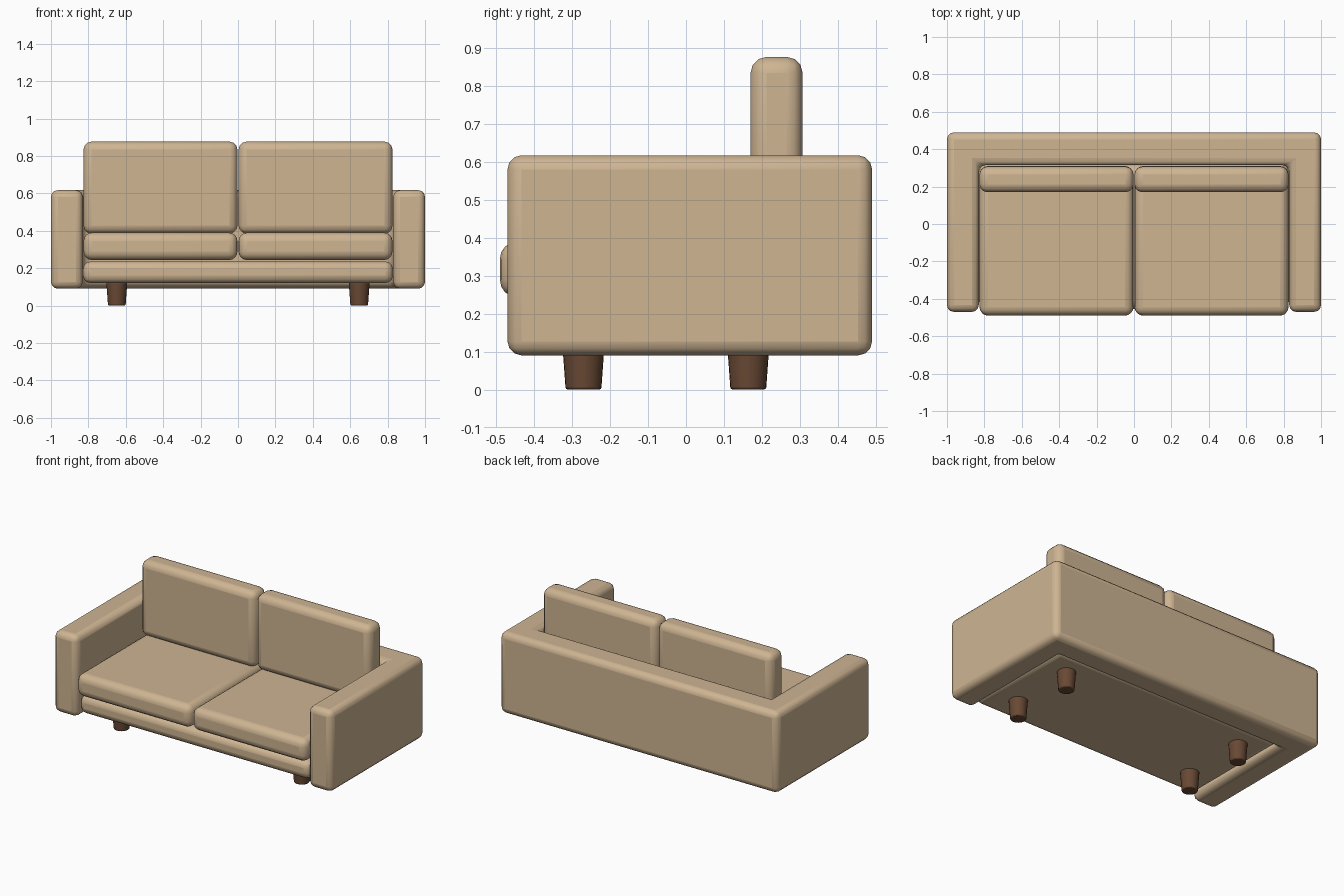
import bpy, bmesh, math

if "Cube" in bpy.data.objects:
    bpy.data.objects.remove(bpy.data.objects["Cube"])


def material(name, rgb):
    m = bpy.data.materials.new(name)
    m.diffuse_color = (*rgb, 1)
    m.use_nodes = True
    m.node_tree.nodes["Principled BSDF"].inputs["Base Color"].default_value = m.diffuse_color
    return m


FABRIC = material("tan fabric", (0.62, 0.46, 0.29))
WOOD = material("brown wood", (0.14, 0.066, 0.034))


def finish(name, bm, mat, bevel, segments=3):
    bmesh.ops.recalc_face_normals(bm, faces=bm.faces)
    me = bpy.data.meshes.new(name)
    bm.to_mesh(me)
    bm.free()
    me.materials.append(mat)
    ob = bpy.data.objects.new(name, me)
    bpy.context.collection.objects.link(ob)
    mod = ob.modifiers.new("rounding", 'BEVEL')
    mod.width = bevel
    mod.segments = segments
    mod.limit_method = 'ANGLE'
    mod.angle_limit = math.radians(40)
    bpy.ops.object.select_all(action='DESELECT')
    ob.select_set(True)
    bpy.context.view_layer.objects.active = ob
    bpy.ops.object.shade_smooth_by_angle(angle=math.radians(50))
    return ob


def prism(name, outline, z0, z1, mat, bevel, segments=3):
    bm = bmesh.new()
    face = bm.faces.new([bm.verts.new((x, y, z0)) for x, y in outline])
    ext = bmesh.ops.extrude_face_region(bm, geom=[face], use_keep_orig=True)
    verts = [v for v in ext["geom"] if isinstance(v, bmesh.types.BMVert)]
    bmesh.ops.translate(bm, verts=verts, vec=(0, 0, z1 - z0))
    return finish(name, bm, mat, bevel, segments)


def box(name, x0, x1, y0, y1, z0, z1, bevel, segments=3):
    return prism(name, [(x0, y0), (x1, y0), (x1, y1), (x0, y1)],
                 z0, z1, FABRIC, bevel, segments)


# U-shaped frame: both arms and the back in one piece
prism("arm_and_back_frame",
      [(-1, -0.47), (-0.83, -0.47), (-0.83, 0.315), (0.83, 0.315),
       (0.83, -0.47), (1, -0.47), (1, 0.49), (-1, 0.49)],
      0.09, 0.617, FABRIC, 0.037)

# Base under the cushions
box("seat_base", -0.828, 0.828, -0.455, 0.32, 0.12, 0.236, 0.04)

for side, s in (("left", -1), ("right", 1)):
    xa, xb = sorted((s * 0.003, s * 0.826))
    # Seat and back cushions
    box(side + "_seat_cushion", xa, xb, -0.49, 0.31, 0.243, 0.39, 0.046, 4)
    box(side + "_back_cushion", xa, xb, 0.17, 0.307, 0.385, 0.876, 0.042, 3)
    # Tapered round legs
    for end, y in (("front", -0.27), ("back", 0.164)):
        bm = bmesh.new()
        bmesh.ops.create_cone(bm, cap_ends=True, segments=24,
                              radius1=0.047, radius2=0.056, depth=0.125)
        bmesh.ops.translate(bm, verts=bm.verts, vec=(s * 0.648, y, 0.0625))
        finish(f"{end}_{side}_leg", bm, WOOD, 0.006, 2)
